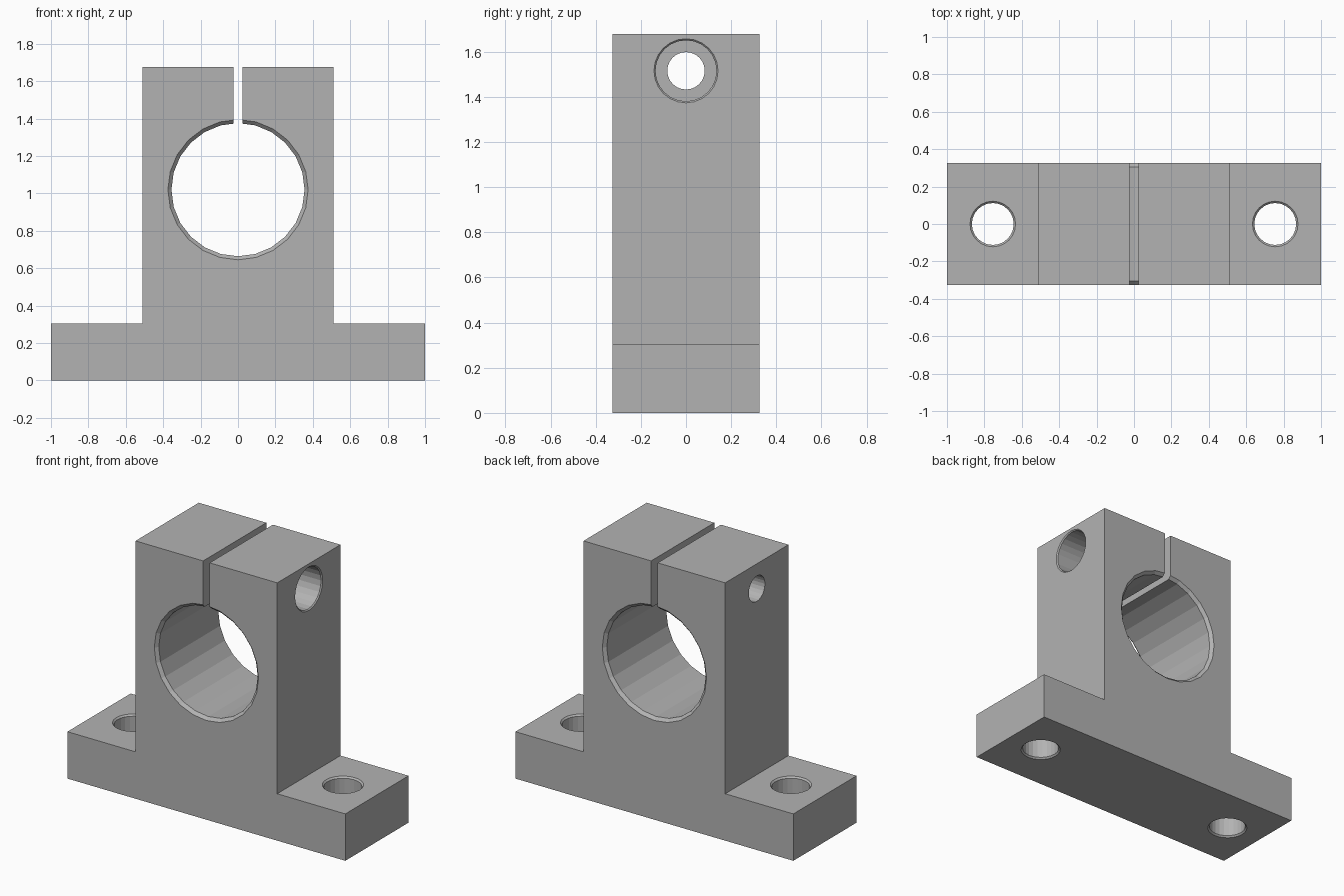
import bpy, bmesh, math
from mathutils import Matrix, Vector

if "Cube" in bpy.data.objects:
    bpy.data.objects.remove(bpy.data.objects["Cube"], do_unlink=True)

HALF_DEPTH = 0.325
BASE_TOP, TOP = 0.305, 1.677
COLUMN = 0.51
BORE_Z, BOLT_Z = 1.02, 1.515
SIDES = 24

# Bare metal
grey = bpy.data.materials.new("matte_grey")
grey.use_nodes = True
color = (0.45, 0.45, 0.45, 1)
grey.diffuse_color = color
grey.node_tree.nodes["Principled BSDF"].inputs["Base Color"].default_value = color


def make_object(name, bm):
    bmesh.ops.recalc_face_normals(bm, faces=bm.faces)
    mesh = bpy.data.meshes.new(name)
    bm.to_mesh(mesh)
    bm.free()
    mesh.materials.append(grey)
    obj = bpy.data.objects.new(name, mesh)
    bpy.context.collection.objects.link(obj)
    return obj


def extrude_profile(name, points, half):
    """Extrude an XZ outline along Y."""
    bm = bmesh.new()
    face = bm.faces.new([bm.verts.new((x, -half, z)) for x, z in points])
    new = bmesh.ops.extrude_face_region(bm, geom=[face])["geom"]
    bmesh.ops.translate(bm, vec=(0, 2 * half, 0),
                        verts=[v for v in new if isinstance(v, bmesh.types.BMVert)])
    return make_object(name, bm)


def turned(name, profile, centre, axis):
    """Closed round solid from (distance along axis, radius) pairs."""
    bm = bmesh.new()
    turn = Vector((0, 0, 1)).rotation_difference(Vector(axis)).to_matrix().to_4x4()
    rings = []
    for t, r in profile:
        rings.append([bm.verts.new((r * math.cos(a), r * math.sin(a), t))
                      for a in (2 * math.pi * i / SIDES for i in range(SIDES))])
    for low, high in zip(rings, rings[1:]):
        for i in range(SIDES):
            j = (i + 1) % SIDES
            bm.faces.new((low[i], low[j], high[j], high[i]))
    bm.faces.new(rings[0])
    bm.faces.new(rings[-1])
    bmesh.ops.transform(bm, matrix=Matrix.Translation(centre) @ turn, verts=bm.verts)
    return make_object(name, bm)


def chamfered(start, end, r, c):
    """Profile of a through hole chamfered at both mouths."""
    return [(start - 0.05, r + c), (start, r + c), (start + c, r),
            (end - c, r), (end, r + c), (end + 0.05, r + c)]


# Bracket body: wide foot with an upright clamp block
half_outline = [(1, 0), (1, BASE_TOP), (COLUMN, BASE_TOP), (COLUMN, TOP)]
outline = half_outline + [(-x, z) for x, z in reversed(half_outline)]
body = extrude_profile("clamp_bracket", outline, HALF_DEPTH)

# Shaft bore and the clamping slit above it
slit = [(-0.0235, BORE_Z), (0.0235, BORE_Z), (0.0235, TOP + 0.1), (-0.0235, TOP + 0.1)]
cutters = [
    turned("shaft_bore_cutter", chamfered(-HALF_DEPTH, HALF_DEPTH, 0.356, 0.019),
           (0, 0, BORE_Z), (0, 1, 0)),
    extrude_profile("slit_cutter", slit, HALF_DEPTH + 0.1),
]

# Clamp screw hole, counterbored on the +x side
cutters.append(turned("clamp_screw_cutter",
                      [(-0.6, 0.083), (0.3, 0.083), (0.3, 0.135),
                       (COLUMN - 0.007, 0.135), (COLUMN, 0.142), (0.6, 0.142)],
                      (0, 0, BOLT_Z), (1, 0, 0)))

# Mounting holes through the foot
for side, x in (("left", 0.755), ("right", -0.755)):
    cutters.append(turned(side + "_mount_hole_cutter",
                          chamfered(0, BASE_TOP, 0.112, 0.01), (x, 0, 0), (0, 0, 1)))

# Cut everything, then bake the result and drop the cutters
for cutter in cutters:
    mod = body.modifiers.new(cutter.name, "BOOLEAN")
    mod.operation = "DIFFERENCE"
    mod.solver = "EXACT"
    mod.object = cutter
    cutter.hide_render = True
bpy.context.view_layer.update()
graph = bpy.context.evaluated_depsgraph_get()
baked = bpy.data.meshes.new_from_object(body.evaluated_get(graph))
body.modifiers.clear()
body.data = baked
for cutter in cutters:
    bpy.data.objects.remove(cutter, do_unlink=True)
